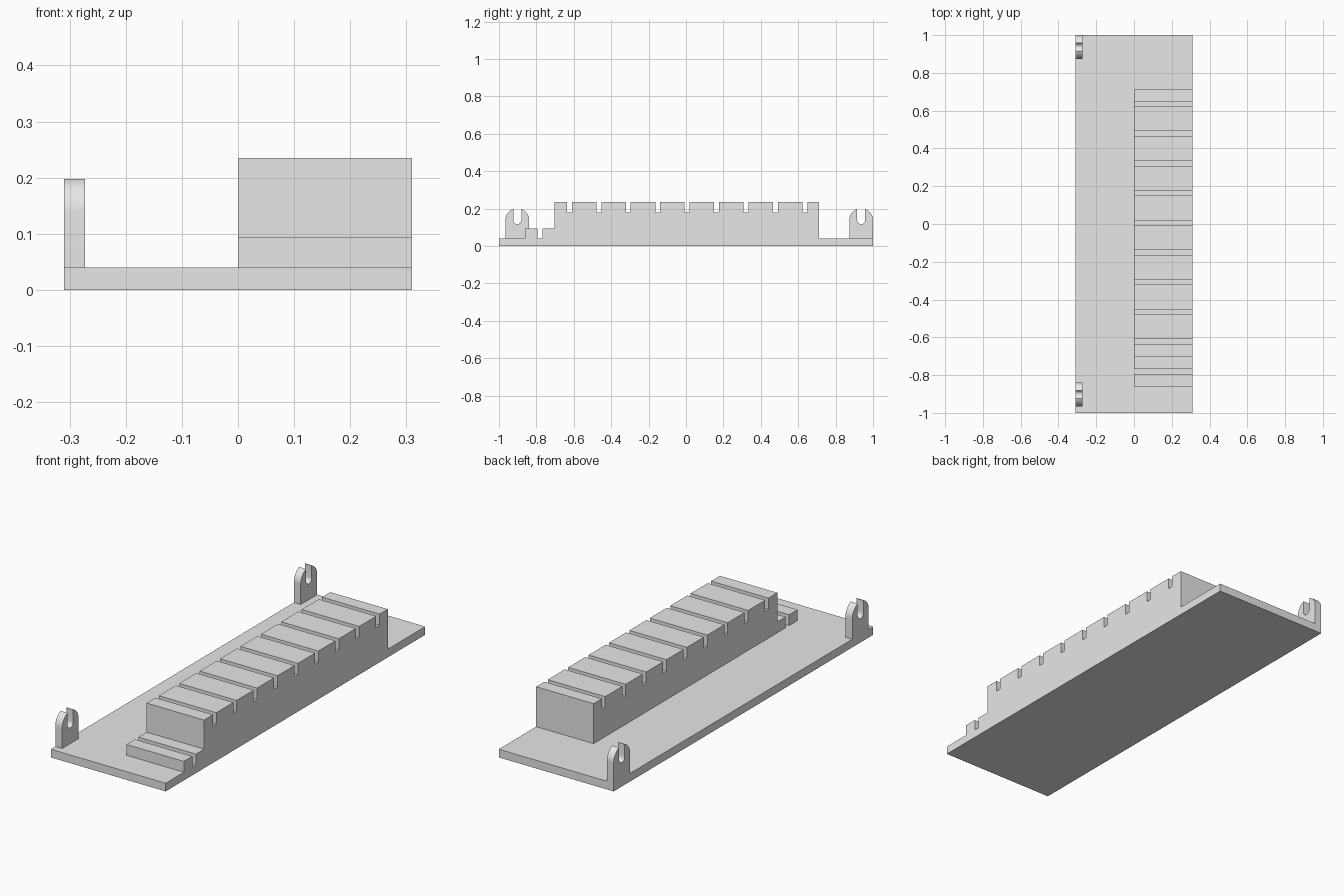
import bpy, bmesh, math

cube = bpy.data.objects.get("Cube")
if cube:
    bpy.data.objects.remove(cube, do_unlink=True)

GREY = (0.8, 0.8, 0.8, 1)
grey = bpy.data.materials.new("plain grey")
grey.use_nodes = True
grey.diffuse_color = GREY
grey.node_tree.nodes["Principled BSDF"].inputs["Base Color"].default_value = GREY

HALF_X = 0.31
BASE_Z = 0.04


def extrude_profile(name, points, x0, x1, smooth=False):
    """Extrude a closed (y, z) outline along x."""
    bm = bmesh.new()
    face = bm.faces.new([bm.verts.new((x0, y, z)) for y, z in points])
    result = bmesh.ops.extrude_face_region(bm, geom=[face])
    moved = [v for v in result["geom"] if isinstance(v, bmesh.types.BMVert)]
    bmesh.ops.translate(bm, verts=moved, vec=(x1 - x0, 0, 0))
    bmesh.ops.recalc_face_normals(bm, faces=bm.faces)
    mesh = bpy.data.meshes.new(name)
    bm.to_mesh(mesh)
    bm.free()
    mesh.materials.append(grey)
    obj = bpy.data.objects.new(name, mesh)
    bpy.context.collection.objects.link(obj)
    if smooth:
        bpy.ops.object.select_all(action='DESELECT')
        obj.select_set(True)
        bpy.context.view_layer.objects.active = obj
        bpy.ops.object.shade_smooth_by_angle(angle=math.radians(30))
    return obj


def box_outline(y0, y1, z0, z1):
    return [(y0, z0), (y1, z0), (y1, z1), (y0, z1)]


# Base plate
extrude_profile("base_plate", box_outline(-1, 1, 0, BASE_Z), -HALF_X, HALF_X)

# Slotted rack with a low step at its front end
TOP, SLOT_Z, STEP_Z = 0.235, 0.18, 0.093
FRONT, BACK = -0.704, 0.712
outline = [(BACK, BASE_Z), (-0.767, BASE_Z), (-0.767, STEP_Z), (FRONT, STEP_Z), (FRONT, TOP)]
for i in range(9):
    y = -0.636 + i * 0.1573
    outline += [(y, TOP), (y, SLOT_Z), (y + 0.026, SLOT_Z), (y + 0.026, TOP)]
outline.append((BACK, TOP))
extrude_profile("slotted_rack", outline, 0, HALF_X)

# Low bar in front of the rack
extrude_profile("front_bar", box_outline(-0.86, -0.795, BASE_Z, STEP_Z), 0, HALF_X)


# Round-topped brackets with an open, round-bottomed slot
def bracket(name, yc):
    radius, slot, zc, n = 0.0635, 0.0215, 0.138, 12
    reach = math.acos(slot / radius)
    right = [(radius, BASE_Z)]
    right += [(radius * math.cos(reach * i / n), zc + radius * math.sin(reach * i / n))
              for i in range(n + 1)]
    groove = [(slot * math.cos(math.pi * i / n), zc - slot * math.sin(math.pi * i / n))
              for i in range(n + 1)]
    left = [(-y, z) for y, z in reversed(right)]
    points = [(yc + y, z) for y, z in right + groove + left]
    extrude_profile(name, points, -HALF_X, -0.273, smooth=True)


bracket("front_bracket", -0.902)
bracket("back_bracket", 0.9365)
